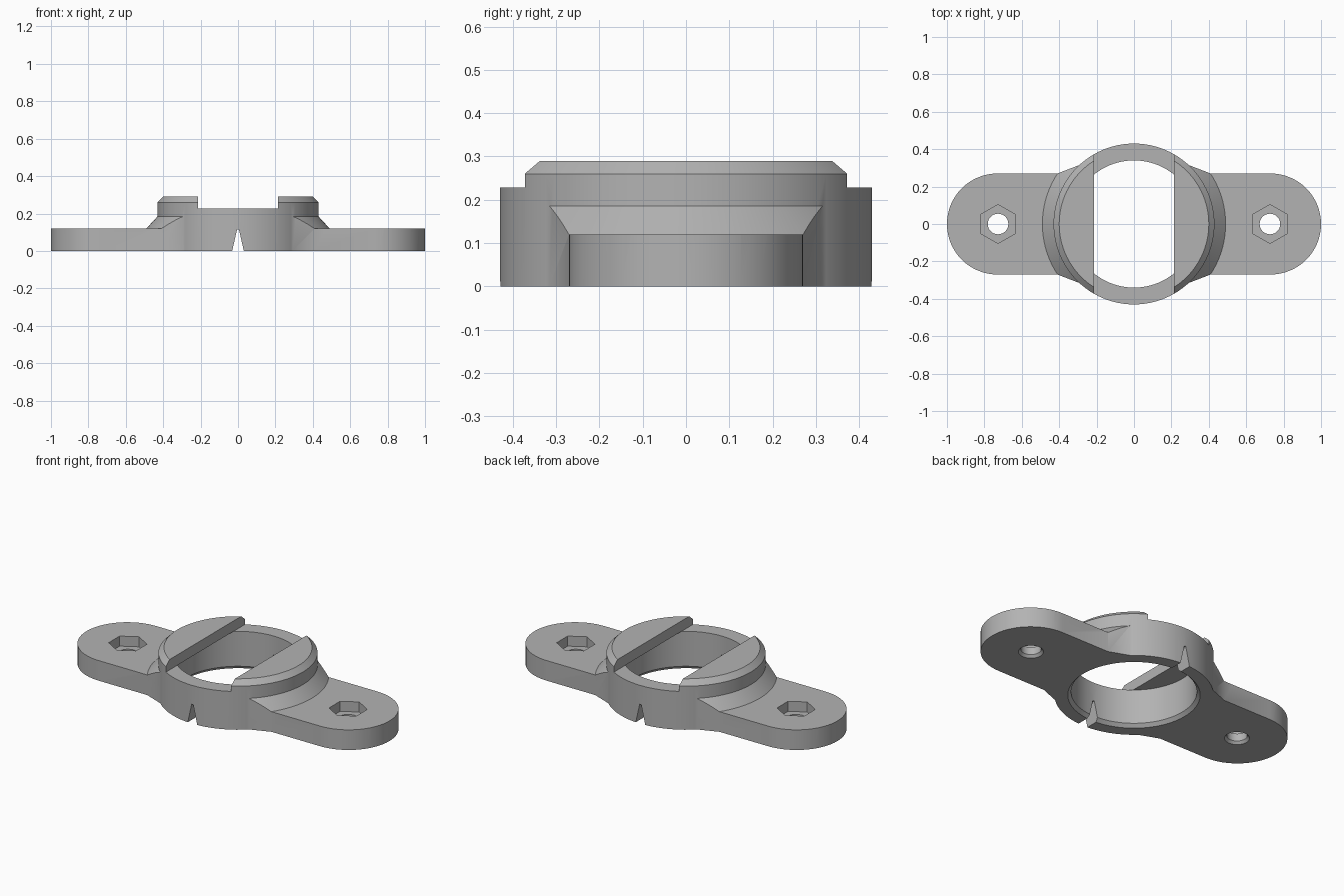
import bpy
import bmesh
from math import cos, sin, pi, radians
from mathutils import Matrix, Vector

if "Cube" in bpy.data.objects:
    bpy.data.objects.remove(bpy.data.objects["Cube"])

grey = bpy.data.materials.new("plain grey")
grey.use_nodes = True
colour = (0.45, 0.45, 0.45, 1)
grey.diffuse_color = colour
grey.node_tree.nodes["Principled BSDF"].inputs["Base Color"].default_value = colour


def finish(bm, name):
    bmesh.ops.recalc_face_normals(bm, faces=bm.faces)
    mesh = bpy.data.meshes.new(name)
    bm.to_mesh(mesh)
    bm.free()
    mesh.materials.append(grey)
    obj = bpy.data.objects.new(name, mesh)
    bpy.context.collection.objects.link(obj)
    return obj


def lathe(name, profile, steps=96, x=0):
    """Spin a closed (radius, z) profile about a vertical axis at x."""
    bm = bmesh.new()
    verts = [bm.verts.new((0, r, z)) for r, z in profile]
    edges = [bm.edges.new(pair) for pair in zip(verts, verts[1:])]
    bmesh.ops.spin(bm, geom=verts + edges, cent=(0, 0, 0), axis=(0, 0, 1),
                   angle=2 * pi, steps=steps)
    bmesh.ops.remove_doubles(bm, verts=bm.verts, dist=0.0001)
    bmesh.ops.translate(bm, verts=bm.verts, vec=(x, 0, 0))
    return finish(bm, name)


def prism(name, points, direction):
    """Extrude a polygon of 3D points along a direction."""
    bm = bmesh.new()
    face = bm.faces.new([bm.verts.new(p) for p in points])
    out = bmesh.ops.extrude_face_region(bm, geom=[face], use_keep_orig=True)
    moved = [v for v in out["geom"] if isinstance(v, bmesh.types.BMVert)]
    bmesh.ops.translate(bm, verts=moved, vec=Vector(direction))
    return finish(bm, name)


def combine(target, tool, operation):
    """Apply a boolean to the target and discard the tool."""
    tool.hide_render = True
    mod = target.modifiers.new(operation, 'BOOLEAN')
    mod.operation, mod.solver, mod.object = operation, 'EXACT', tool
    bpy.context.view_layer.update()
    graph = bpy.context.evaluated_depsgraph_get()
    mesh = bpy.data.meshes.new_from_object(target.evaluated_get(graph))
    target.modifiers.clear()
    target.data = mesh
    bpy.data.objects.remove(tool)


# Flange outline: rounded ears that flare into the hub
ear = [(0.285, -0.318), (0.41, -0.27)]
ear += [(0.73 + 0.27 * cos(a), 0.27 * sin(a))
        for a in (radians(-90 + 180 * i / 32) for i in range(33))]
ear += [(0.41, 0.27), (0.285, 0.318)]
outline = ear + [(-x, -y) for x, y in ear]
flange = prism("mounting_flange", [(x, y, 0) for x, y in outline], (0, 0, 0.4))

# Trim the flange to flat ears and a conical shoulder
trim = lathe("shoulder_trim", [(0, -0.1), (1.2, -0.1), (1.2, 0.12), (0.49, 0.12),
                               (0.43, 0.185), (0.41, 0.207), (0, 0.207)])
combine(flange, trim, 'INTERSECT')

# Hub with a chamfered top edge
hub = lathe("hub", [(0, 0), (0.43, 0), (0.43, 0.26), (0.4, 0.29), (0, 0.29)])
combine(flange, hub, 'UNION')

# Bore with a chamfered mouth, closed above by the two lips
bore = lathe("bore", [(0, -0.1), (0.358, -0.1), (0.358, 0), (0.34, 0.02),
                      (0.34, 0.228), (0, 0.228)])
combine(flange, bore, 'DIFFERENCE')

# Slot between the lips
w = 0.215
slot = prism("lip_slot", [(-w, -1, 0.228), (w, -1, 0.228), (w, 1, 0.228), (-w, 1, 0.228)],
             (0, 0, 0.3))
combine(flange, slot, 'DIFFERENCE')

# Tapered notch at front and back
notch = prism("notch", [(-0.038, -1, -0.03), (0.038, -1, -0.03),
                        (0.005, -1, 0.115), (-0.005, -1, 0.115)], (0, 2, 0))
combine(flange, notch, 'DIFFERENCE')

# Screw holes with hexagonal nut pockets
for x in (-0.727, 0.727):
    hole = lathe("screw_hole", [(0, -0.1), (0.068, -0.1), (0.068, 0), (0.055, 0.015),
                                (0.055, 0.2), (0, 0.2)], 48, x)
    combine(flange, hole, 'DIFFERENCE')
    pocket = lathe("nut_pocket", [(0, 0.06), (0.104, 0.06), (0.104, 0.2), (0, 0.2)], 6, x)
    combine(flange, pocket, 'DIFFERENCE')

# Single material and smooth round walls with crisp edges
flange.data.materials.clear()
flange.data.materials.append(grey)
for face in flange.data.polygons:
    face.material_index = 0
bpy.ops.object.select_all(action='DESELECT')
flange.select_set(True)
bpy.context.view_layer.objects.active = flange
bpy.ops.object.shade_smooth_by_angle(angle=radians(30))
